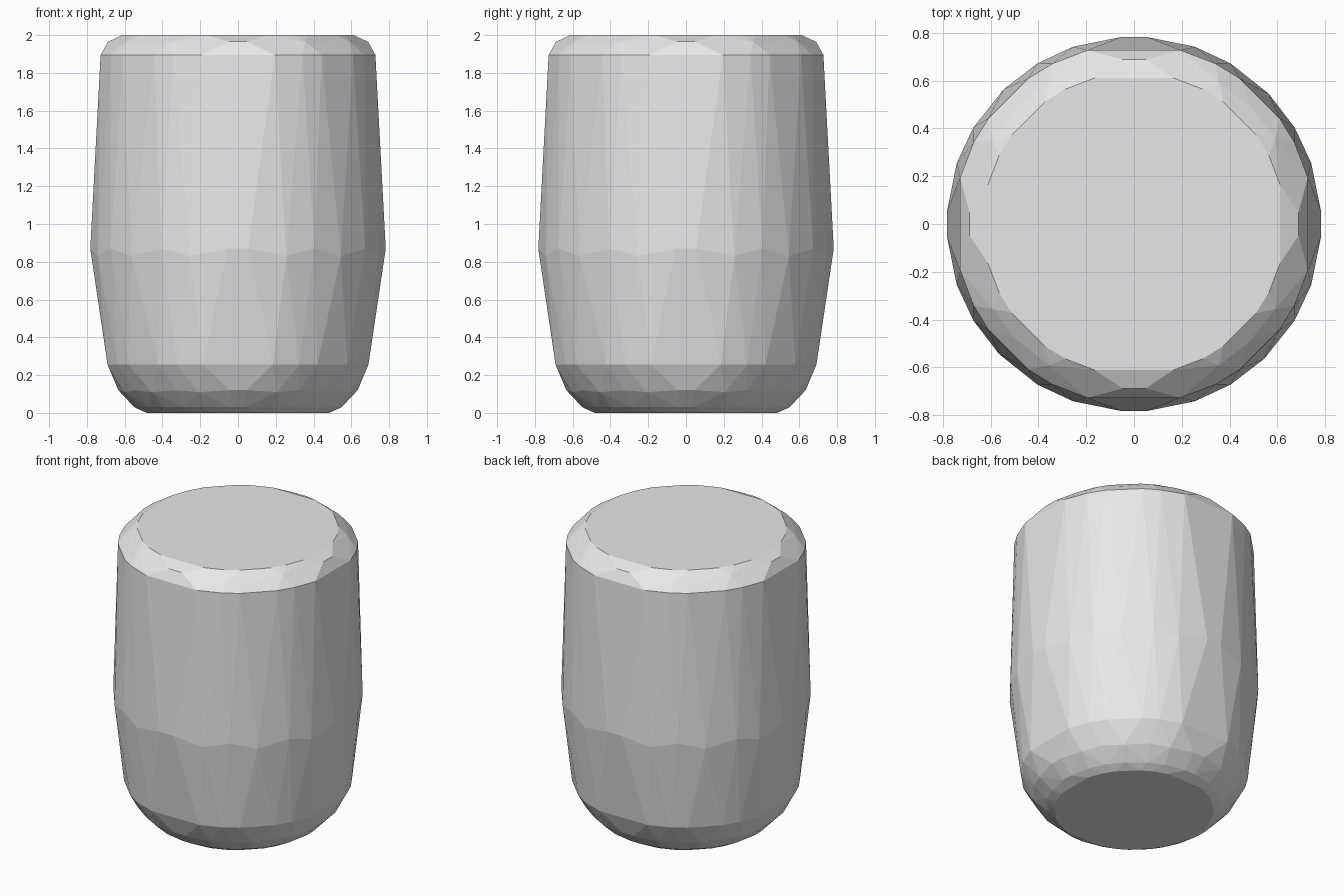
import bpy
import bmesh
from math import cos, sin, radians

cube = bpy.data.objects.get("Cube")
if cube:
    bpy.data.objects.remove(cube, do_unlink=True)

# One plain grey for the whole body
grey = bpy.data.materials.new("light_grey")
grey.use_nodes = True
colour = (0.8, 0.8, 0.8, 1)
grey.diffuse_color = colour
grey.node_tree.nodes["Principled BSDF"].inputs["Base Color"].default_value = colour

# Uneven angles within one quarter turn, repeated around the axis
WIDE = [15, 27, 36, 54, 63, 75]       # leaves broad flats on the four sides
EVEN = [4, 19, 31, 44, 59, 71, 86]

# Rings from base to lid: radius, height, zigzag depth, angles
RINGS = [
    (0.50, 0.0, 0, WIDE),
    (0.55, 0.03, 0, EVEN),
    (0.635, 0.12, 0.01, EVEN),
    (0.715, 0.255, 0, WIDE),
    (0.784, 0.87, 0.04, EVEN),
    (0.753, 1.895, 0, WIDE),
    (0.69, 1.965, 0.015, EVEN),
    (0.633, 2.0, 0, WIDE),
]


def add_ring(bm, radius, height, zigzag, angles):
    for quarter in range(4):
        for i, angle in enumerate(angles):
            a = radians(angle + 90 * quarter)
            z = height - zigzag * (i % 2)
            bm.verts.new((radius * cos(a), radius * sin(a), z))


# Faceted barrel wrapped around the rings
bm = bmesh.new()
for ring in RINGS:
    add_ring(bm, *ring)
bmesh.ops.convex_hull(bm, input=bm.verts[:])
loose = [v for v in bm.verts if not v.link_faces]
bmesh.ops.delete(bm, geom=loose, context='VERTS')
bmesh.ops.dissolve_limit(bm, angle_limit=radians(1.5),
                         verts=bm.verts[:], edges=bm.edges[:])
bmesh.ops.recalc_face_normals(bm, faces=bm.faces[:])

mesh = bpy.data.meshes.new("barrel_body")
bm.to_mesh(mesh)
bm.free()
mesh.materials.append(grey)
body = bpy.data.objects.new("barrel_body", mesh)
bpy.context.collection.objects.link(body)
